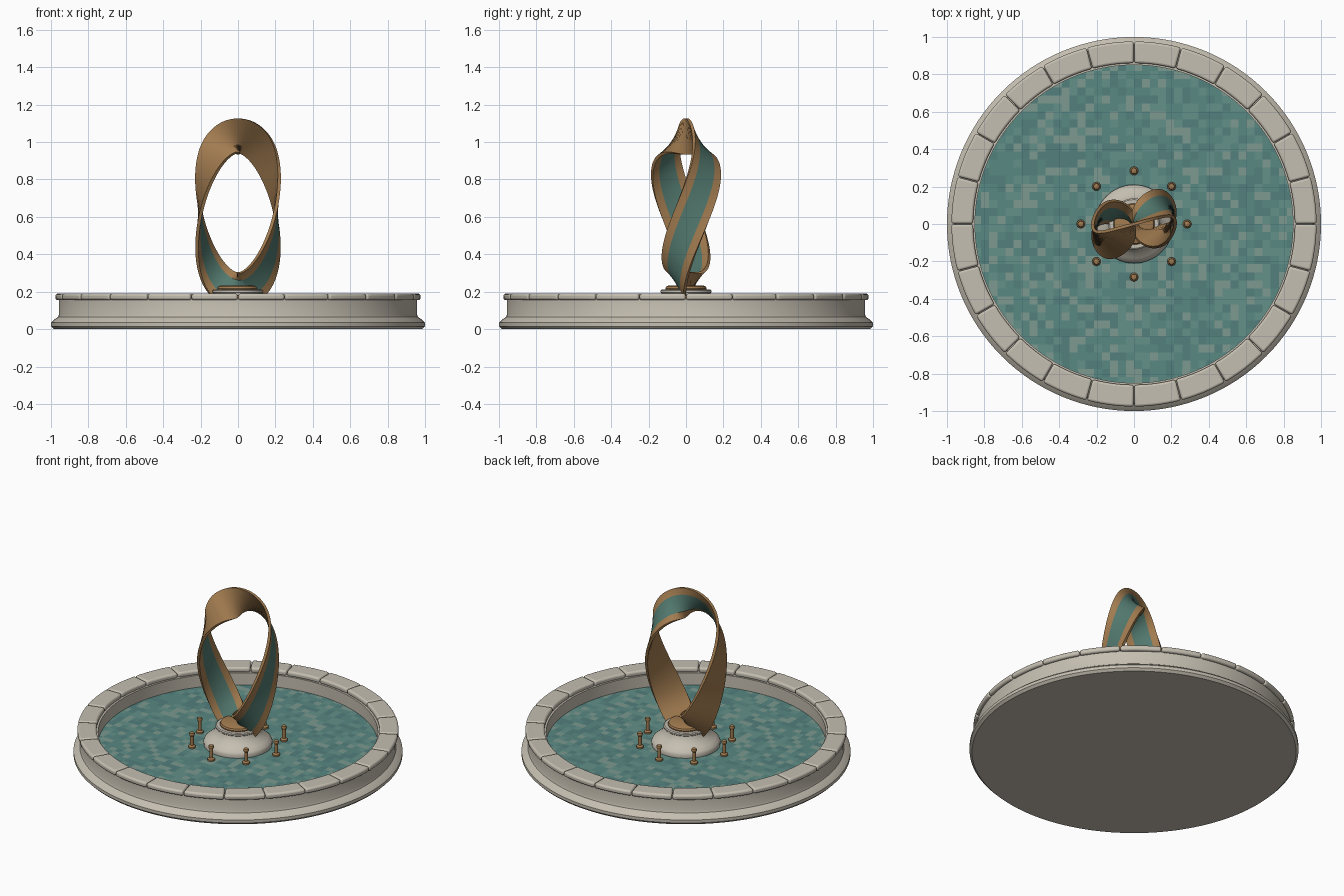
import bpy, bmesh, random
from math import sin, cos, pi, radians
from mathutils import Vector

if "Cube" in bpy.data.objects:
    bpy.data.objects.remove(bpy.data.objects["Cube"])

random.seed(4)


def material(name, rgb):
    m = bpy.data.materials.new(name)
    m.diffuse_color = (*rgb, 1)
    m.use_nodes = True
    m.node_tree.nodes["Principled BSDF"].inputs["Base Color"].default_value = m.diffuse_color
    return m


STONE = material("pale_stone", (0.56, 0.52, 0.44))
BRONZE = material("bronze", (0.36, 0.20, 0.08))
PATINA = material("green_patina", (0.085, 0.19, 0.155))
TILES = [material("tile_%d" % i, c) for i, c in enumerate([
    (0.10, 0.25, 0.23), (0.125, 0.28, 0.25), (0.085, 0.215, 0.205), (0.20, 0.32, 0.275)])]


def build(name, verts, faces, mats, indices=None, angle=35):
    me = bpy.data.meshes.new(name)
    me.from_pydata(verts, [], faces)
    for m in mats:
        me.materials.append(m)
    if indices:
        me.polygons.foreach_set("material_index", indices)
    bm = bmesh.new()
    bm.from_mesh(me)
    bmesh.ops.remove_doubles(bm, verts=bm.verts, dist=1e-5)
    bmesh.ops.recalc_face_normals(bm, faces=bm.faces)
    bm.to_mesh(me)
    bm.free()
    ob = bpy.data.objects.new(name, me)
    bpy.context.collection.objects.link(ob)
    bpy.ops.object.select_all(action='DESELECT')
    ob.select_set(True)
    bpy.context.view_layer.objects.active = ob
    bpy.ops.object.shade_smooth_by_angle(angle=radians(angle))
    return ob


def lathe(name, profile, mat, n=96, at=(0, 0)):
    k = len(profile)
    verts = [(at[0] + r * cos(2 * pi * i / n), at[1] + r * sin(2 * pi * i / n), z)
             for i in range(n) for r, z in profile]
    faces = [(i * k + j, (i + 1) % n * k + j, (i + 1) % n * k + j + 1, i * k + j + 1)
             for i in range(n) for j in range(k - 1)]
    return build(name, verts, faces, [mat])


# Basin with flared plinth
lathe("basin", [(0, 0), (0.985, 0), (1.0, 0.015), (1.0, 0.035), (0.985, 0.05), (0.962, 0.065),
                (0.957, 0.08), (0.957, 0.16), (0.85, 0.16), (0.85, 0.074), (0, 0.074)], STONE, 128)

# Coping stones around the rim
COUNT, STEPS = 24, 6
for s in range(COUNT):
    verts, faces = [], []
    for i in range(STEPS + 1):
        a = 2 * pi * (s + 0.008 + 0.984 * i / STEPS) / COUNT
        verts += [(r * cos(a), r * sin(a), z)
                  for r, z in ((0.86, 0.155), (0.976, 0.155), (0.976, 0.19), (0.86, 0.19))]
    for i in range(STEPS):
        for j in range(4):
            k = (j + 1) % 4
            faces.append((4 * i + j, 4 * i + k, 4 * i + 4 + k, 4 * i + 4 + j))
    e = 4 * STEPS
    faces += [(3, 2, 1, 0), (e, e + 1, e + 2, e + 3)]
    stone = build("coping_stone_%02d" % (s + 1), verts, faces, [STONE])
    b = stone.modifiers.new("rounded", 'BEVEL')
    b.width, b.segments, b.limit_method, b.angle_limit = 0.012, 3, 'ANGLE', radians(40)

# Mosaic pool floor, outer cells clamped to the basin wall
CELL, HALF, EDGE = 0.043, 20, 0.852
verts, faces, ids = [], [], []
for ix in range(-HALF, HALF):
    for iy in range(-HALF, HALF):
        quad = [Vector(((ix + dx) * CELL, (iy + dy) * CELL, 0.08))
                for dx, dy in ((0, 0), (1, 0), (1, 1), (0, 1))]
        if min(p.xy.length for p in quad) > EDGE - 0.002:
            continue
        for p in quad:
            if p.xy.length > EDGE:
                p.xy = p.xy.normalized() * EDGE
        n = len(verts)
        verts += [tuple(p) for p in quad]
        faces.append((n, n + 1, n + 2, n + 3))
        ids.append(random.choices(range(4), (4, 3, 3, 2))[0])
build("mosaic_floor", verts, faces, TILES, ids)

# Pedestal and bronze seat for the ribbon
lathe("pedestal", [(0, 0.078), (0.208, 0.078), (0.21, 0.1), (0.203, 0.115), (0.182, 0.132),
                   (0.155, 0.152), (0.138, 0.175), (0.132, 0.192), (0.137, 0.197),
                   (0.137, 0.206), (0.13, 0.211), (0, 0.211)], STONE, 64)
lathe("ribbon_seat", [(0, 0.209), (0.108, 0.209), (0.11, 0.218), (0.105, 0.228),
                      (0.095, 0.233), (0, 0.233)], BRONZE, 48)

# Ring of water nozzles
for i in range(8):
    a = i * pi / 4
    lathe("nozzle_%d" % (i + 1),
          [(0, 0.078), (0.023, 0.078), (0.023, 0.09), (0.018, 0.096), (0.011, 0.098), (0.011, 0.158),
           (0.016, 0.162), (0.018, 0.17), (0.015, 0.179), (0.007, 0.182), (0, 0.182)],
          BRONZE, 16, (0.284 * cos(a), 0.284 * sin(a)))


# Ribbon: closed loop with one full twist, green stripe on one face
def path(t):
    return Vector((0.205 * sin(t), 0.08 * sin(2 * t) + 0.035 * sin(t), 0.62 + 0.41 * cos(t)))


N, W, TH = 160, 0.096, 0.009
section = [(-1, 1), (-0.55, 1), (0.55, 1), (1, 1), (1, -1), (-1, -1)]
verts, faces, ids = [], [], []
for i in range(N):
    t = 2 * pi * i / N
    tangent = (path(t + 0.01) - path(t - 0.01)).normalized()
    side = Vector((0, 1, 0))
    side = (side - tangent * side.dot(tangent)).normalized()
    out = side.cross(tangent)
    if out.dot(Vector((sin(t), 0, cos(t)))) < 0:
        out = -out
    across = out * cos(t) - side * sin(t)
    normal = side * cos(t) + out * sin(t)
    verts += [tuple(path(t) + across * (W * u) + normal * (TH * v)) for u, v in section]
    for j in range(6):
        k, m = (j + 1) % 6, (i + 1) % N
        faces.append((6 * i + j, 6 * i + k, 6 * m + k, 6 * m + j))
        ids.append(1 if j == 1 else 0)
build("twisted_ribbon", verts, faces, [BRONZE, PATINA], ids)
